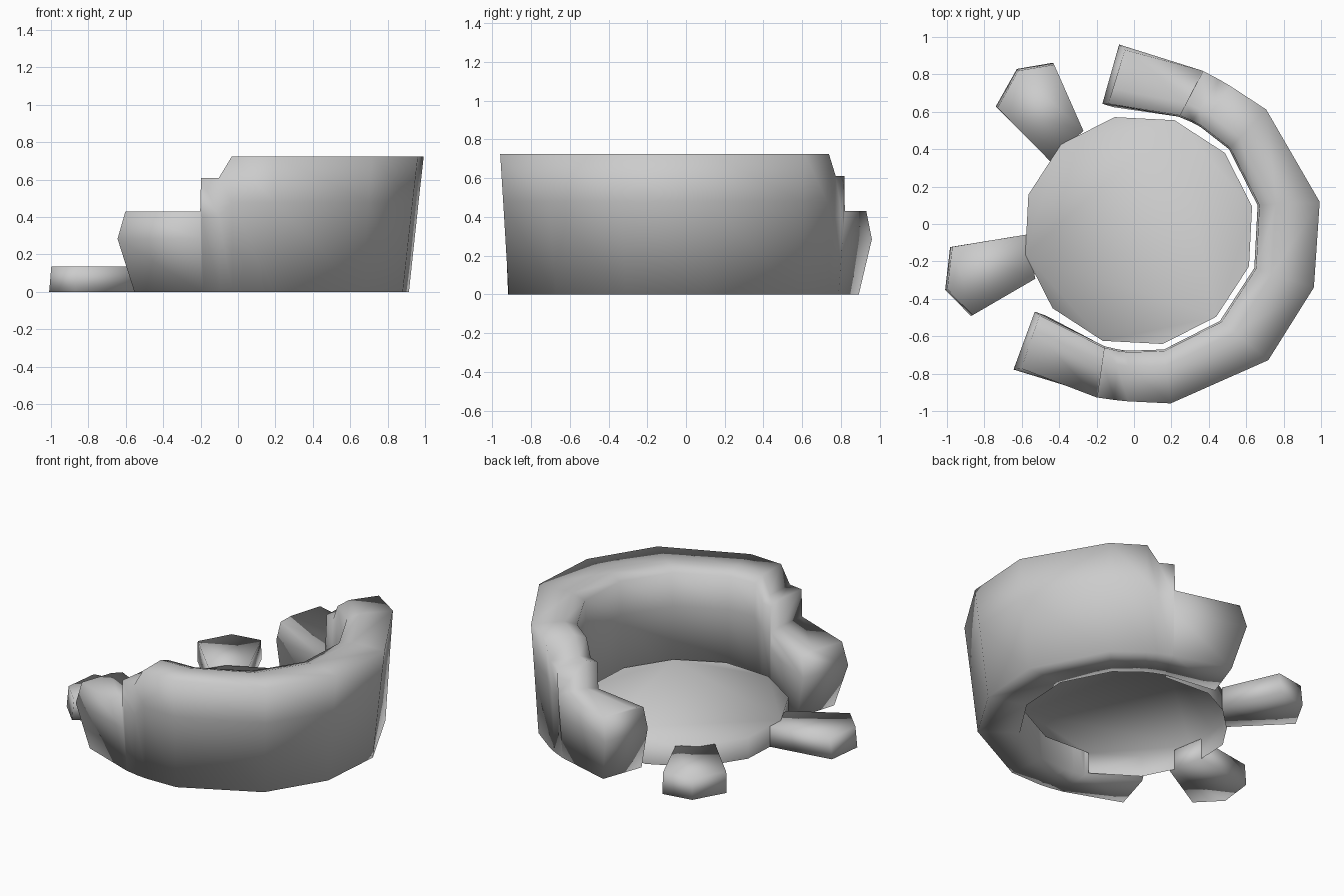
import bpy, bmesh
from math import radians, cos, sin
from mathutils import Vector

cube = bpy.data.objects.get("Cube")
if cube:
    bpy.data.objects.remove(cube, do_unlink=True)

stone = bpy.data.materials.new("plain grey")
stone.use_nodes = True
GREY = (0.6, 0.6, 0.6, 1)
stone.diffuse_color = GREY
stone.node_tree.nodes["Principled BSDF"].inputs["Base Color"].default_value = GREY

CENTRE = Vector((0.025, -0.035, 0))
AXIS = -18  # the closed side of the ring points this way


def polar(r, angle, z=0):
    a = radians(AXIS + angle)
    return CENTRE + Vector((r * cos(a), r * sin(a), z))


def finish(bm, name, recalc=True):
    if recalc:
        bmesh.ops.recalc_face_normals(bm, faces=bm.faces)
    for f in bm.faces:
        f.smooth = True
    mesh = bpy.data.meshes.new(name)
    bm.to_mesh(mesh)
    bm.free()
    mesh.materials.append(stone)
    obj = bpy.data.objects.new(name, mesh)
    bpy.context.collection.objects.link(obj)
    return obj


# Half of the wall stations: outer angle, inner angle, outer top radius,
# outer bottom radius, inner radius, height
HALF = [
    (27, 30, 0.98, 0.9, 0.65, 0.725),
    (61.5, 60, 0.94, 0.895, 0.65, 0.725),
    (75.6, 77, 0.915, 0.885, 0.645, 0.725),
    (80, 82, 0.915, 0.885, 0.645, 0.61),
    (86, 88.5, 0.92, 0.885, 0.645, 0.61),
    (86.3, 88.8, 0.92, 0.885, 0.645, 0.43),
    (114, 124, 0.98, 0.95, 0.705, 0.43),
]


def section(side, out_a, in_a, r_top, r_bot, r_in, h, end=False):
    inner = polar(r_in, side * in_a)
    top = polar(r_top, side * out_a)
    bottom = polar(r_bot, side * out_a)
    middle = bottom.lerp(top, 0.65)
    if end:
        middle = polar(1.0, side * out_a)
    up = Vector((0, 0, 1))
    mid_z = h * 0.66
    pts = [inner, inner + up * mid_z, inner.lerp(top, 0.03) + up * h * 0.96,
           inner.lerp(top, 0.3) + up * h, top + up * h,
           middle + up * mid_z, bottom]
    if end:
        # the end cap bulges at mid height
        along = (top - inner).cross(up).normalized() * -side
        for i, back in enumerate((0.06, 0, 0.03, 0.03, 0.03, 0, 0.06)):
            pts[i] = pts[i] - along * back
    return pts


# Ring wall with stepped arms
def build_wall():
    rows = [section(-1, *s, end=(s is HALF[-1])) for s in reversed(HALF)]
    rows.append(section(1, 0, 0, 0.985, 0.9, 0.65, 0.725))
    rows += [section(1, *s, end=(s is HALF[-1])) for s in HALF]
    bm = bmesh.new()
    rings = [[bm.verts.new(p) for p in row] for row in rows]
    n = len(rings[0])
    for a, b in zip(rings, rings[1:]):
        for i in range(n):
            j = (i + 1) % n
            bm.faces.new((a[i], a[j], b[j], b[i]))
    # split each end cap at the bulge line
    for r in (rings[0], rings[-1]):
        bm.faces.new((r[0], r[1], r[5], r[6]))
        bm.faces.new(r[1:6])
    return finish(bm, "ring_wall")


# Floor disc with a skirt on the open side only
def build_floor():
    bm = bmesh.new()
    top = [bm.verts.new(polar(0.62, 30 * k, 0.14)) for k in range(12)]
    low = {k: bm.verts.new(polar(0.62, 30 * k)) for k in range(3, 10)}
    bm.faces.new(top)
    for k in range(3, 9):
        bm.faces.new((top[k], low[k], low[k + 1], top[k + 1]))
    return finish(bm, "floor", recalc=False)


# Pointed blocks radiating from the open side
def build_foot(side, name):
    outline = [(20, 0.595), (23, 1.0), (35, 1.07), (45, 0.995), (43, 0.61)]
    bm = bmesh.new()
    top = [bm.verts.new(polar(r, 180 + side * a, 0.135)) for a, r in outline]
    low = [bm.verts.new(polar(r + (0.012 if r > 0.9 else 0), 180 + side * a))
           for a, r in outline]
    bm.faces.new(top)
    bm.faces.new(low)
    for i in range(5):
        j = (i + 1) % 5
        bm.faces.new((top[i], low[i], low[j], top[j]))
    return finish(bm, name)


build_wall()
build_floor()
build_foot(1, "front_foot")
build_foot(-1, "back_foot")
